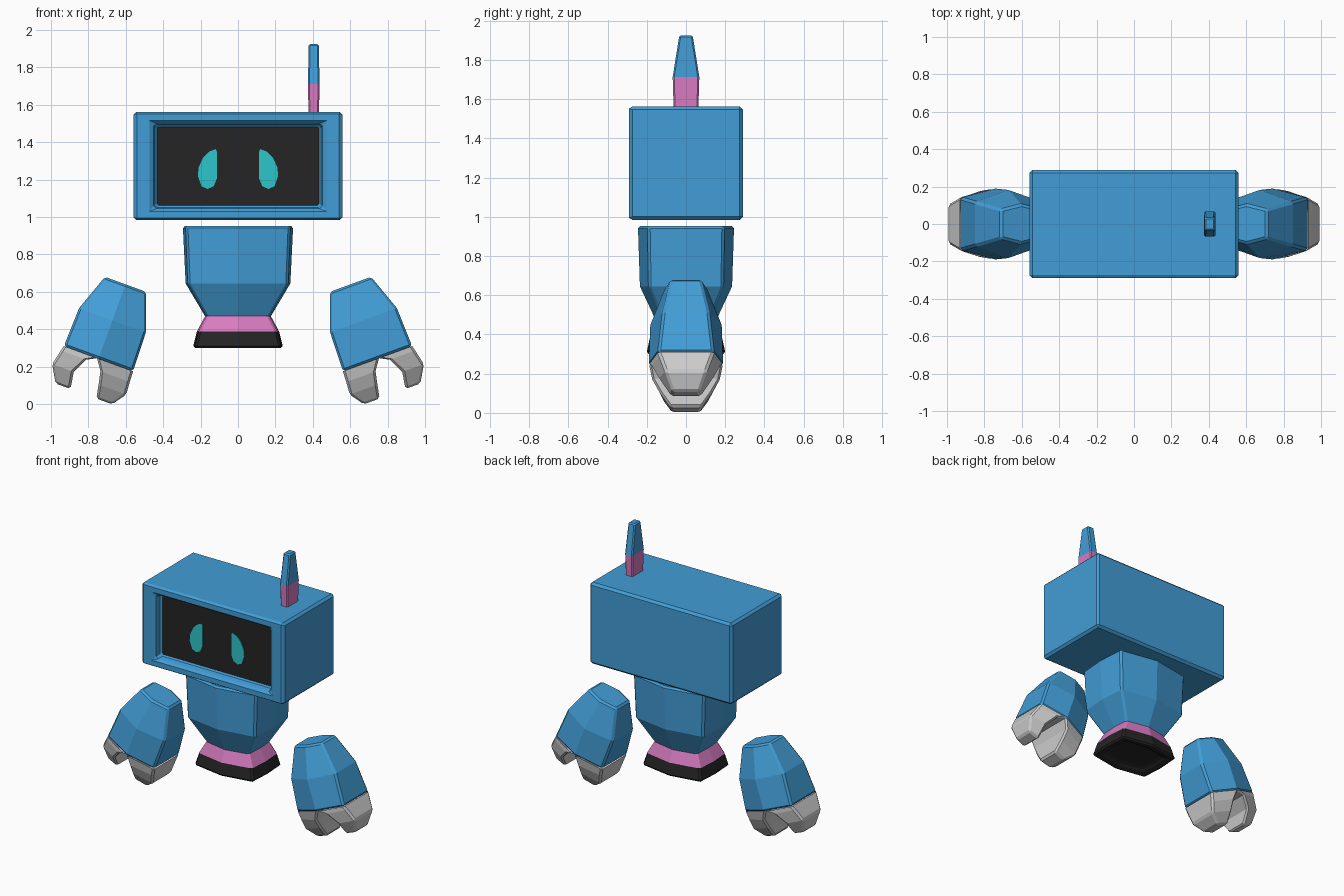
import bpy, bmesh
from math import sin, cos, radians
from mathutils import Vector

if "Cube" in bpy.data.objects:
    bpy.data.objects.remove(bpy.data.objects["Cube"])


def material(name, rgb):
    m = bpy.data.materials.new(name)
    m.diffuse_color = (*rgb, 1)
    m.use_nodes = True
    m.node_tree.nodes["Principled BSDF"].inputs["Base Color"].default_value = m.diffuse_color
    return m


BLUE = material("blue", (0.055, 0.34, 0.68))
PINK = material("pink", (0.69, 0.2, 0.54))
BLACK = material("black", (0.018, 0.018, 0.018))
CYAN = material("cyan", (0.027, 0.56, 0.6))


def loft(name, rings, mat=None, bevel=0.012, cap_start=True, cap_end=True):
    """Skin a list of equal-sized point rings into a flat-shaded object."""
    bm = bmesh.new()
    vs = [[bm.verts.new(p) for p in ring] for ring in rings]
    n = len(rings[0])
    for a, b in zip(vs, vs[1:]):
        for i in range(n):
            j = (i + 1) % n
            bm.faces.new((a[i], a[j], b[j], b[i]))
    if cap_start:
        bm.faces.new(vs[0][::-1])
    if cap_end:
        bm.faces.new(vs[-1])
    bmesh.ops.recalc_face_normals(bm, faces=bm.faces)
    me = bpy.data.meshes.new(name)
    bm.to_mesh(me)
    bm.free()
    ob = bpy.data.objects.new(name, me)
    bpy.context.collection.objects.link(ob)
    if mat:
        me.materials.append(mat)
    if bevel:
        mod = ob.modifiers.new("edge_bevel", 'BEVEL')
        mod.width, mod.segments = bevel, 1
        mod.limit_method, mod.angle_limit = 'ANGLE', radians(38)
    return ob


# Head: box with a recessed screen opening, lofted along y
CZ = 1.273


def face_rect(w, h, y):
    return [(-w, y, CZ - h), (w, y, CZ - h), (w, y, CZ + h), (-w, y, CZ + h)]


loft("head", [face_rect(0.56, 0.289, 0.29), face_rect(0.56, 0.289, -0.29),
              face_rect(0.455, 0.232, -0.29), face_rect(0.44, 0.217, -0.225)], BLUE, 0.016)
loft("screen", [face_rect(0.435, 0.214, -0.22), face_rect(0.435, 0.214, -0.232)], BLACK, 0)

# Eyes: flat half-leaf shapes on the screen
EYE = [(0.118, 1.364), (0.113, 1.35), (0.113, 1.205), (0.13, 1.165), (0.163, 1.15),
       (0.195, 1.165), (0.215, 1.22), (0.21, 1.268), (0.185, 1.32), (0.155, 1.35)]
for side, s in (("left", -1), ("right", 1)):
    loft(side + "_eye", [[(s * x, y, z) for x, z in EYE] for y in (-0.228, -0.236)], CYAN, 0)


# Antenna
def antenna_ring(w, d, z):
    return [(0.405 + a * w, b * d, z) for a, b in ((-1, -1), (1, -1), (1, 1), (-1, 1))]


joint = antenna_ring(0.031, 0.068, 1.712)
loft("antenna_base", [antenna_ring(0.028, 0.063, 1.55), joint], PINK, 0.008, cap_end=False)
loft("antenna_tip", [joint, antenna_ring(0.027, 0.034, 1.925)], BLUE, 0.008, cap_start=False)


# Torso, waist band and base share one bowed-rectangle section
def body_ring(x, y, bow_x, bow_y, z):
    return [(-x, -y, z), (0, -y - bow_y, z), (x, -y, z), (x + bow_x, 0, z),
            (x, y, z), (0, y + bow_y, z), (-x, y, z), (-x - bow_x, 0, z)]


neck = body_ring(0.168, 0.12, 0.008, 0.033, 0.47)
rim = body_ring(0.21, 0.145, 0.01, 0.038, 0.388)
loft("torso", [body_ring(0.28, 0.195, 0.015, 0.05, 0.953),
               body_ring(0.268, 0.19, 0.012, 0.045, 0.645), neck], BLUE, cap_end=False)
loft("waist_band", [neck, rim], PINK, cap_start=False, cap_end=False)
loft("base", [rim, body_ring(0.232, 0.162, 0.01, 0.04, 0.3),
              body_ring(0.19, 0.13, 0.008, 0.03, 0.3),
              body_ring(0.16, 0.105, 0.006, 0.025, 0.325)], BLACK, cap_start=False)

# Hands: tilted local frame, w across, y depth, t up along the forearm
TILT = radians(20)


def hand_point(s, w, y, t):
    x = 0.746 + w * cos(TILT) - t * sin(TILT)
    z = 0.243 + w * sin(TILT) + t * cos(TILT)
    return (s * x, y, z)


# Arm rings: half width, side depth, ridge depth, height
ARM = [(0.117, 0.078, 0.105, 0.423), (0.19, 0.118, 0.182, 0.218), (0.197, 0.142, 0.19, 0.0)]
# Finger rings: outer w, outer depth, inner w, inner depth, height
FINGERS = {
    "inner_finger": [(-0.197, 0.142, 0.008, 0.19, 0.0), (-0.2, 0.128, -0.033, 0.176, -0.06),
                     (-0.205, 0.108, -0.048, 0.135, -0.13), (-0.152, 0.07, -0.062, 0.08, -0.204)],
    "outer_finger": [(0.197, 0.142, 0.008, 0.19, 0.0), (0.204, 0.132, 0.06, 0.18, -0.028),
                     (0.223, 0.105, 0.1, 0.14, -0.112), (0.17, 0.07, 0.085, 0.075, -0.203)],
}
for side, s in (("left", -1), ("right", 1)):
    rings = [[hand_point(s, *p, t) for p in ((-w, -d), (0, -r), (w, -d), (w, d), (0, r), (-w, d))]
             for w, d, r, t in ARM]
    loft(side + "_arm", rings, BLUE)
    for part, data in FINGERS.items():
        rings = [[hand_point(s, *p, t) for p in ((wo, -do), (wi, -di), (wi, di), (wo, do))]
                 for wo, do, wi, di, t in data]
        loft(side + "_" + part, rings, cap_start=False)
